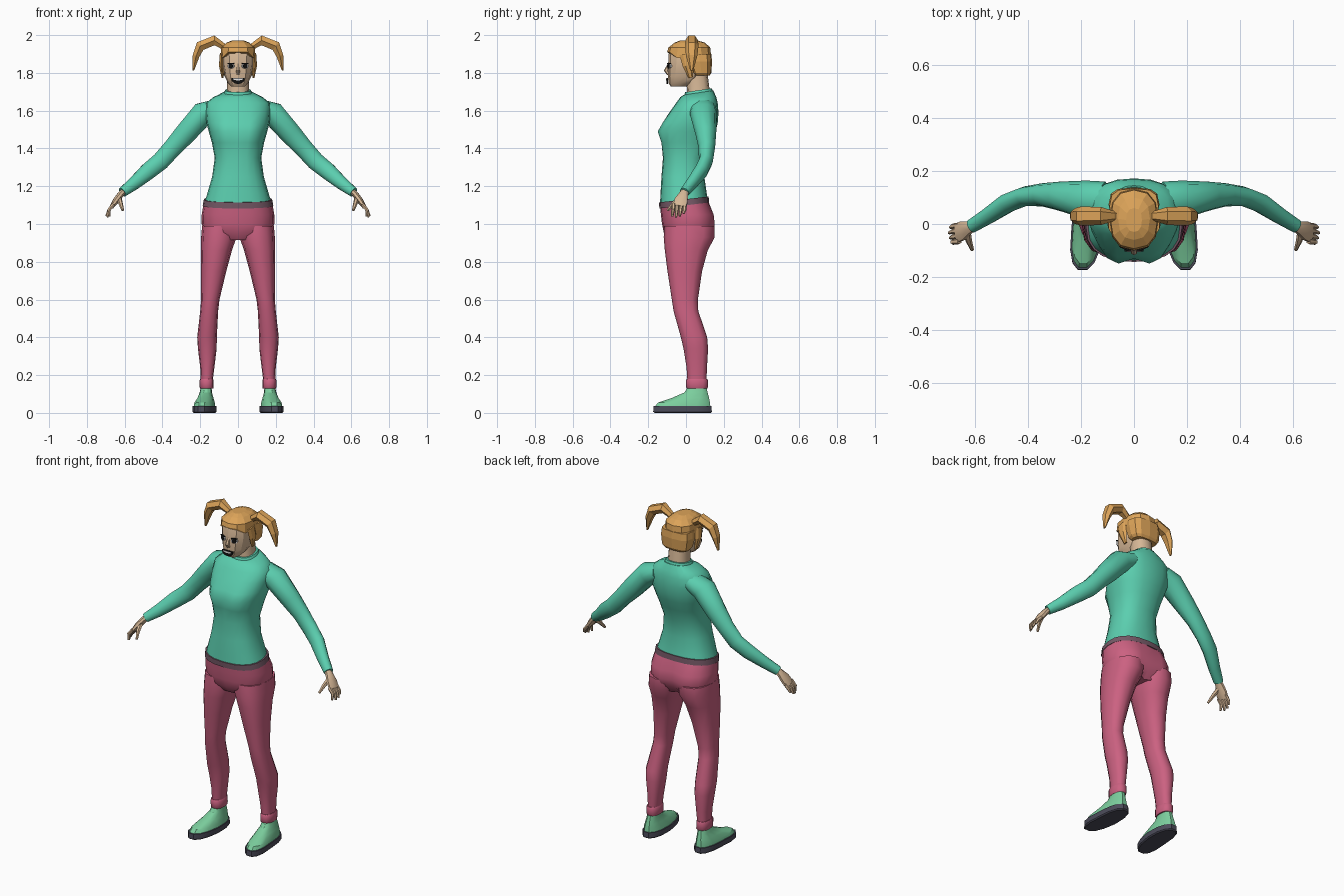
import bpy, bmesh, math
from mathutils import Vector


def material(name, rgb):
    m = bpy.data.materials.new(name)
    m.diffuse_color = (*rgb, 1)
    return m


TEAL = material("teal sweater", (0.105, 0.62, 0.43))
ROSE = material("rose trousers", (0.60, 0.12, 0.22))
PLUM = material("plum belt", (0.18, 0.10, 0.135))
SKIN = material("skin", (0.68, 0.48, 0.31))
HAIR = material("golden hair", (0.72, 0.37, 0.10))
SHOE = material("mint shoe", (0.20, 0.62, 0.34))
SOLE = material("dark sole", (0.07, 0.07, 0.10))
BLACK = material("black", (0.006, 0.006, 0.006))
WHITE = material("white", (0.85, 0.85, 0.85))


def finish(name, rings, mat, mirror, angle):
    """Skin a list of rings, cap both ends, mirror across x if asked."""
    bm = bmesh.new()
    vs = [[bm.verts.new(p) for p in r] for r in rings]
    n = len(vs[0])
    for a, b in zip(vs, vs[1:]):
        for i in range(n):
            j = (i + 1) % n
            bm.faces.new((a[i], a[j], b[j], b[i]))
    bm.faces.new(vs[0])
    bm.faces.new(vs[-1])
    bmesh.ops.recalc_face_normals(bm, faces=bm.faces)
    me = bpy.data.meshes.new(name)
    bm.to_mesh(me)
    bm.free()
    me.materials.append(mat)
    ob = bpy.data.objects.new(name, me)
    bpy.context.collection.objects.link(ob)
    if angle:
        bpy.ops.object.select_all(action='DESELECT')
        ob.select_set(True)
        bpy.context.view_layer.objects.active = ob
        bpy.ops.object.shade_smooth_by_angle(angle=math.radians(angle))
    if mirror:
        ob.modifiers.new("mirror", 'MIRROR').use_mirror_merge = False
    return ob


def loft(name, rows, mat, n=12, power=2.4, mirror=False, angle=40, shape=None):
    """Stack rounded sections, each row: z, x0, x1, y0, y1, optional tilt."""
    rings = []
    for z, x0, x1, y0, y1, *t in rows:
        ring = []
        for i in range(n):
            a = 2 * math.pi * i / n
            c, s = math.cos(a), math.sin(a)
            u = math.copysign(abs(c) ** (2 / power), c)
            v = math.copysign(abs(s) ** (2 / power), s)
            p = Vector(((x0 + x1) / 2 + u * (x1 - x0) / 2,
                        (y0 + y1) / 2 + v * (y1 - y0) / 2, z))
            if t:
                p.z += t[0] * v * (y1 - y0) / 2
            ring.append(shape(p, v) if shape else p)
        rings.append(ring)
    return finish(name, rings, mat, mirror, angle)


def tube(name, pts, mat, n=8, ref=(0, 1, 0), mirror=True, angle=40, zmax=9):
    """Sweep an oval along points, each: x, y, z, radius across, radius along ref."""
    P = [Vector(p[:3]) for p in pts]
    rings = []
    for k, p in enumerate(P):
        t = (P[min(k + 1, len(P) - 1)] - P[max(k - 1, 0)]).normalized()
        a = t.cross(Vector(ref)).normalized()
        b = a.cross(t)
        ring = []
        for i in range(n):
            w = 2 * math.pi * (i + 0.5) / n
            q = p + a * math.cos(w) * pts[k][3] + b * math.sin(w) * pts[k][4]
            q.z = min(q.z, zmax)
            ring.append(q)
        rings.append(ring)
    return finish(name, rings, mat, mirror, angle)


def sym(rows):
    return [(z, -w, w, *rest) for z, w, *rest in rows]


# Sweater body, with the bust pushed forward
def bust(p, v):
    if v < 0:
        d = ((abs(p.x) - 0.075) / 0.055) ** 2 + ((p.z - 1.49) / 0.06) ** 2
        p.y -= 0.033 * math.exp(-d)
    return p


loft("sweater_body", sym([
    (1.112, .178, -.138, .115, .1), (1.16, .163, -.135, .11), (1.25, .137, -.13, .097),
    (1.35, .123, -.122, .105), (1.43, .138, -.125, .135), (1.49, .155, -.125, .157),
    (1.535, .167, -.112, .168), (1.59, .172, -.088, .172), (1.64, .17, -.053, .168),
    (1.672, .13, -.03, .16), (1.695, .08, -.012, .145, .15)]),
    TEAL, n=20, shape=bust, angle=50)
loft("sweater_collar", sym([(1.685, .078, -.012, .143, .15), (1.708, .068, -.005, .137, .15)]), TEAL, n=16)

# Sleeves
tube("sleeve", [
    (.11, .09, 1.615, .05, .07), (.185, .092, 1.585, .066, .072), (.28, .105, 1.477, .06, .055),
    (.345, .11, 1.405, .052, .044), (.41, .105, 1.332, .05, .037), (.475, .08, 1.28, .047, .037),
    (.55, .03, 1.215, .036, .031), (.612, -.008, 1.168, .027, .027)], TEAL, n=10, angle=50)

# Hands: palm, four fingers and a thumb
tube("palm", [(.595, 0, 1.182, .018, .02), (.62, -.012, 1.158, .018, .025),
              (.645, -.025, 1.125, .018, .038), (.668, -.035, 1.092, .012, .038)], SKIN)
for i, (tx, tz) in enumerate([(.692, 1.055), (.697, 1.042), (.692, 1.036), (.68, 1.04)]):
    y = -.005 - .02 * i
    tube("finger_%d" % (i + 1), [(.658, y, 1.105, .011, .011), (.683, y - .003, 1.075, .01, .01),
                                 (tx, y - .008, tz, .006, .006)], SKIN, n=6)
tube("thumb", [(.63, -.025, 1.14, .014, .014), (.622, -.065, 1.11, .012, .012),
               (.61, -.097, 1.072, .007, .007)], SKIN, n=6, ref=(1, 0, 0))

# Trousers: hips, legs and turned-up cuffs
def seat_cleft(p, v):
    if v > 0.9 and abs(p.x) < 0.02 and p.z < 1.06:
        p.y -= 0.025
    return p


loft("trouser_hips", sym([
    (.915, .09, -.09, .11), (.955, .178, -.118, .145), (1.0, .192, -.127, .158),
    (1.05, .192, -.133, .152), (1.115, .181, -.137, .115, .1)]), ROSE, n=20, shape=seat_cleft)
loft("trouser_leg", [
    (.99, .005, .19, -.115, .152), (.93, .008, .195, -.118, .152), (.86, .032, .196, -.112, .115),
    (.75, .062, .196, -.098, .085), (.6, .098, .195, -.075, .063), (.54, .105, .2, -.066, .065),
    (.4, .112, .216, -.027, .112), (.34, .113, .212, -.013, .117), (.24, .125, .2, .003, .111),
    (.16, .135, .197, .008, .108)], ROSE, n=12, mirror=True)
loft("trouser_cuff", [(.128, .132, .2, .005, .112), (.135, .129, .203, .0, .116),
                      (.172, .129, .204, .0, .116), (.18, .133, .2, .005, .112)],
     ROSE, n=12, mirror=True)
loft("belt", sym([(1.098, .187, -.141, .122, .12), (1.13, .181, -.143, .12, .12)]), PLUM, n=20)

# Shoes, with the toes turned slightly outward
def toe_out(p, v):
    p.x += max(0, -p.y) * 0.12
    return p


loft("shoe_sole", [(0, .118, .228, -.17, .134), (.006, .112, .234, -.177, .14),
                   (.036, .112, .234, -.175, .138)],
     SOLE, n=14, mirror=True, shape=toe_out, angle=30)
loft("shoe_upper", [(.034, .118, .228, -.168, .132), (.055, .122, .225, -.15, .13),
                    (.08, .13, .214, -.075, .124), (.108, .138, .203, -.01, .116),
                    (.14, .14, .196, .012, .108)],
     SHOE, n=14, mirror=True, shape=toe_out, angle=30)

# Neck and head
loft("neck", sym([(1.66, .064, .0, .13), (1.71, .058, .005, .125), (1.79, .056, .0, .115)]), SKIN)
loft("face", sym([
    (1.727, .035, -.08, .0), (1.745, .053, -.092, .04), (1.78, .07, -.096, .08),
    (1.835, .08, -.095, .1), (1.9, .083, -.092, .11), (1.945, .07, -.075, .1)]),
    SKIN, n=12, angle=25)
tube("nose", [(0, -.088, 1.85, .006, .006), (0, -.105, 1.812, .012, .013),
              (0, -.092, 1.792, .012, .008)], SKIN, n=6, mirror=False, angle=0)

# Painted face: eyes, mouth and teeth as thin plates
for name, mat, y, r, h in [("eye_white", WHITE, -.083, .019, .014), ("eye_pupil", BLACK, -.087, .0125, .0135)]:
    tube(name, [(.036, y, 1.836, r, h), (.0395, y - .0075, 1.836, r, h)],
         mat, n=10, ref=(0, 0, 1), angle=0)
tube("eyelid_line", [(.036, -.086, 1.85, .02, .0035), (.0395, -.0935, 1.85, .02, .0035)],
     BLACK, n=8, ref=(0, 0, 1), angle=0)
tube("mouth", [(0, -.094, 1.77, .036, .029), (0, -.1035, 1.77, .036, .029)],
     BLACK, n=14, ref=(0, 0, 1), mirror=False, angle=0, zmax=1.773)
tube("teeth", [(0, -.1, 1.769, .027, .009), (0, -.1055, 1.769, .027, .009)],
     WHITE, n=10, ref=(0, 0, 1), mirror=False, angle=0, zmax=1.77)

# Hair: cap with raised fringe, back of the head and pigtails
def fringe(p, v):
    if p.z < 1.89 and v < -.6:
        p.z += .03 if abs(p.x) < .06 else .01
    return p


loft("hair_cap", sym([(1.88, .093, -.1, .134), (1.935, .089, -.093, .128),
                      (1.96, .06, -.06, .1), (1.972, .03, -.03, .06)]),
     HAIR, n=12, angle=0, shape=fringe)
loft("hair_back", sym([(1.785, .075, .045, .125), (1.8, .088, .03, .134), (1.86, .096, .01, .138),
                       (1.9, .092, .0, .134)]), HAIR, n=12, power=3, angle=0)
tube("hair_side_lock", [(.086, .0, 1.9, .012, .035), (.09, .012, 1.84, .012, .03),
                        (.082, .025, 1.775, .006, .012)], HAIR, n=6, angle=0)
tube("pigtail", [(.06, .03, 1.925, .017, .018), (.085, .03, 1.945, .02, .022),
                 (.125, .03, 1.972, .03, .034), (.2, .03, 1.942, .03, .036),
                 (.222, .03, 1.89, .021, .03), (.237, .03, 1.812, .005, .008)],
     HAIR, n=6, angle=0)
